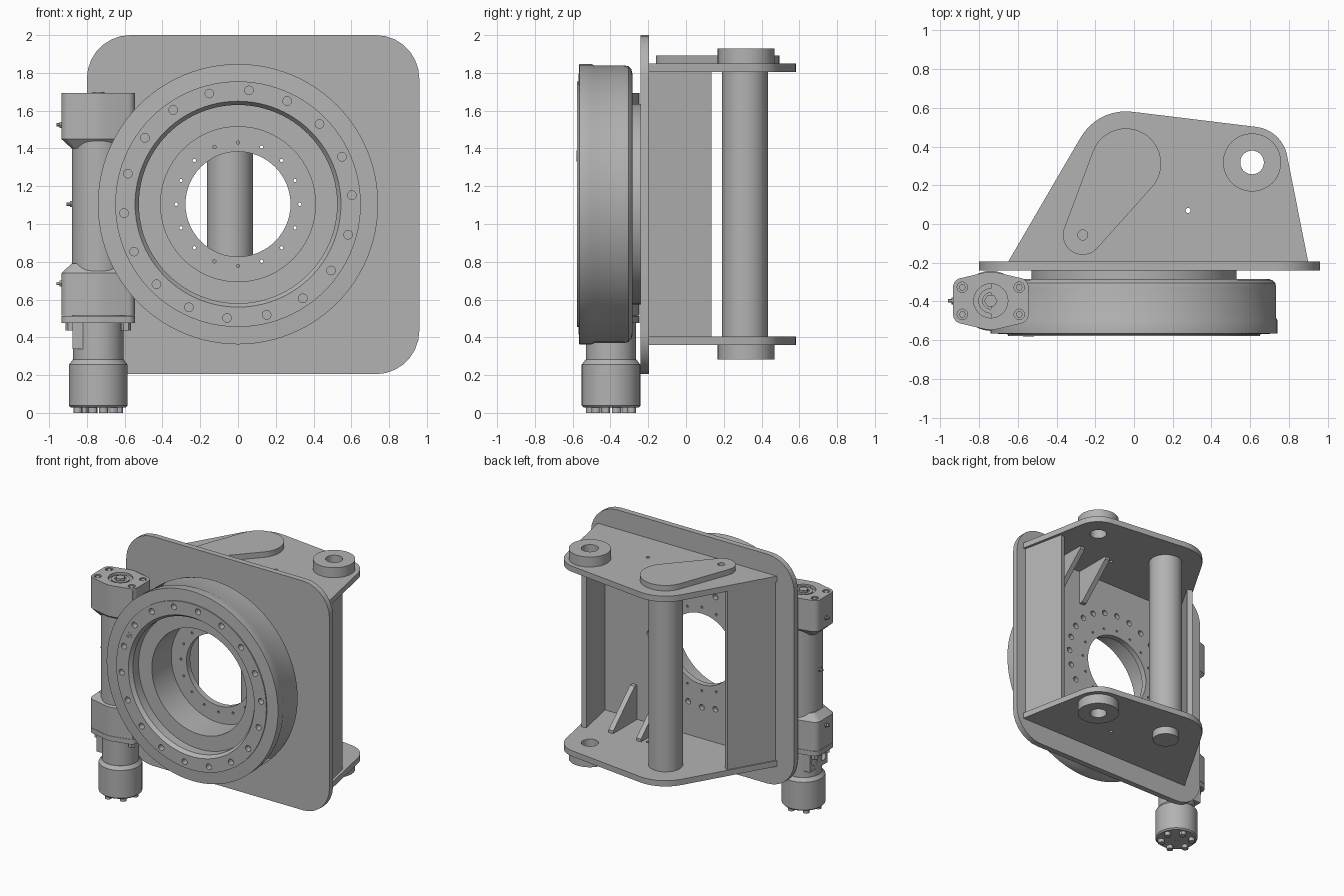
import bpy, bmesh
from math import cos, sin, pi, radians
from mathutils import Vector
from mathutils.geometry import convex_hull_2d

if "Cube" in bpy.data.objects:
    bpy.data.objects.remove(bpy.data.objects["Cube"])

steel = bpy.data.materials.new("grey steel")
steel.use_nodes = True
GREY = (0.45, 0.45, 0.45, 1)
steel.diffuse_color = GREY
steel.node_tree.nodes["Principled BSDF"].inputs["Base Color"].default_value = GREY

# Maps outline (u, v) and depth w to space for each extrusion axis
AXES = {"Z": lambda u, v, w: (u, v, w),
        "Y": lambda u, v, w: (u, w, v),
        "X": lambda u, v, w: (w, u, v)}


def finish(name, bm):
    bmesh.ops.recalc_face_normals(bm, faces=bm.faces)
    mesh = bpy.data.meshes.new(name)
    bm.to_mesh(mesh)
    bm.free()
    mesh.materials.append(steel)
    obj = bpy.data.objects.new(name, mesh)
    bpy.context.collection.objects.link(obj)
    return obj


def circle(u, v, r, n=48):
    return [(u + r * cos(2 * pi * i / n), v + r * sin(2 * pi * i / n)) for i in range(n)]


def bolt_circle(u, v, radius, count, r, start=0, n=16):
    return [circle(u + radius * cos(a), v + radius * sin(a), r, n)
            for a in (radians(start) + 2 * pi * i / count for i in range(count))]


def hull(*circles, n=48):
    """Outline wrapped round circles (u, v, r)."""
    pts = [Vector(p) for c in circles for p in (circle(*c, n) if c[2] else [c[:2]])]
    return [tuple(pts[i]) for i in convex_hull_2d(pts)]


def prism(name, outlines, w0, w1, axis="Z", taper=1):
    """Extrude outlines from w0 to w1; taper scales the far end."""
    bm = bmesh.new()
    place = AXES[axis]
    for pts in outlines:
        cu = (min(p[0] for p in pts) + max(p[0] for p in pts)) / 2
        cv = (min(p[1] for p in pts) + max(p[1] for p in pts)) / 2
        a = [bm.verts.new(place(u, v, w0)) for u, v in pts]
        b = [bm.verts.new(place(cu + (u - cu) * taper, cv + (v - cv) * taper, w1)) for u, v in pts]
        bm.faces.new(a)
        bm.faces.new(b)
        for i in range(len(pts)):
            j = (i + 1) % len(pts)
            bm.faces.new((a[i], a[j], b[j], b[i]))
    return finish(name, bm)


def lathe(name, profile, centre, axis, steps=96):
    """Revolve a closed (radius, height) profile about an axis."""
    bm = bmesh.new()
    place = AXES[axis]
    rings = [[bm.verts.new(place(u, v, h)) for u, v in circle(*centre, r, steps)] for r, h in profile]
    for k, a in enumerate(rings):
        b = rings[(k + 1) % len(rings)]
        for i in range(steps):
            j = (i + 1) % steps
            bm.faces.new((a[i], a[j], b[j], b[i]))
    return finish(name, bm)


def cut(obj, *cutters):
    for cutter in cutters:
        cutter.hide_render = True
        mod = obj.modifiers.new("cut", "BOOLEAN")
        mod.operation, mod.solver, mod.object = "DIFFERENCE", "EXACT", cutter
        bpy.context.view_layer.objects.active = obj
        bpy.ops.object.modifier_apply(modifier=mod.name)
        bpy.data.objects.remove(cutter)


def rect(u0, u1, v0, v1):
    return [(u0, v0), (u1, v0), (u1, v1), (u0, v1)]


RING = (0, 1.105)
POST = (-0.042, 0.312)
BOSS = (0.61, 0.318)
BACK = -0.195

# Mounting plate with rounded corners, bore and bolt holes
R = 0.23
plate = prism("mounting_plate", [hull(*[(x, z, R) for x in (-0.8 + R, 0.96 - R)
                                       for z in (0.205 + R, 2 - R)], n=28)], -0.24, BACK, "Y")
cut(plate,
    prism("bore_cutter", [circle(*RING, 0.278, 64)], -0.3, -0.1, "Y"),
    prism("small_hole_cutter", bolt_circle(*RING, 0.327, 16, 0.009, n=10), -0.3, -0.1, "Y"),
    prism("bolt_hole_cutter", bolt_circle(*RING, 0.455, 24, 0.022), -0.23, -0.1, "Y"))

# Slewing ring
ring = lathe("slewing_ring", [
    (0.41, -0.24), (0.53, -0.24), (0.53, -0.283), (0.69, -0.283), (0.715, -0.29), (0.73, -0.305),
    (0.735, -0.33), (0.735, -0.485), (0.742, -0.5), (0.742, -0.565), (0.65, -0.57),
    (0.65, -0.578), (0.545, -0.578), (0.525, -0.55), (0.525, -0.48), (0.41, -0.48)], RING, "Y")
cut(ring, prism("ring_hole_cutter", bolt_circle(*RING, 0.605, 18, 0.023, 4.5), -0.65, -0.53, "Y"))
PLUG = (-0.545, 1.36)
lathe("ring_plug", [(0.012, -0.57), (0.028, -0.57), (0.028, -0.581), (0.012, -0.581)], PLUG, "Y", 24)
prism("ring_plug_core", [circle(*PLUG, 0.008, 12)], -0.57, -0.581, "Y")

# Top and bottom arm plates with pin bosses
arm_outline = hull((-0.65, BACK, 0), (0.9, BACK, 0), (*POST, 0.27), (*BOSS, 0.185))
for side, low, boss_low in (("top", 1.805, 1.85), ("bottom", 0.36, 0.282)):
    arm = prism(side + "_arm_plate", [arm_outline], low, low + 0.045)
    cut(arm, prism("arm_hole_cutter", [circle(*BOSS, 0.061), circle(0.28, 0.07, 0.013, 16)],
                   low - 0.1, low + 0.1))
    lathe(side + "_pin_boss", [(0.061, boss_low), (0.15, boss_low),
                               (0.15, boss_low + 0.078), (0.061, boss_low + 0.078)], BOSS, "Z", 48)

# Teardrop cover on the top arm
cover = prism("teardrop_cover", [hull((*POST, 0.182), (-0.265, -0.057, 0.102))], 1.85, 1.893)
cut(cover, prism("cover_hole_cutter", [circle(-0.265, -0.057, 0.026, 20)], 1.86, 1.95))

# Round post and its lower stub
prism("round_post", [circle(*POST, 0.122)], 0.405, 1.805)
prism("post_stub", [circle(*POST, 0.095)], 0.3, 0.36)

# Side webs between the arm plates
prism("right_web", [[(-0.64, BACK), (-0.45, 0.132), (-0.415, 0.112), (-0.595, BACK)]], 0.405, 1.805)
prism("left_web", [[(0.88, BACK), (0.812, 0.135), (0.772, 0.127), (0.84, BACK)]], 0.405, 1.805)

# Triangular gussets
for side, z, rise in (("bottom", 0.405, 0.27), ("top", 1.805, -0.27)):
    for label, x in (("outer", 0.58), ("inner", 0.34)):
        prism(f"{side}_{label}_gusset", [[(BACK, z), (0.1, z), (0.1, z + rise * 0.08),
                                         (BACK + 0.03, z + rise), (BACK, z + rise)]],
              x - 0.02, x + 0.02, "X")

# Worm drive housing
DRIVE = (-0.74, -0.397)
cx, cy = DRIVE
ears = [(cx + sx * 0.147, cy + sy * 0.07) for sx in (-1, 1) for sy in (-1, 1)]
body = hull((*DRIVE, 0.15), *[(*e, 0.048) for e in ears])
prism("worm_tube", [circle(*DRIVE, 0.14)], 0.5, 1.6)
prism("housing_web", [rect(cx, -0.56, cy - 0.105, cy + 0.105)], 0.515, 1.68)
upper = prism("upper_housing", [body], 1.45, 1.693)
cut(upper, prism("cap_recess_cutter", [circle(*DRIVE, 0.088)], 1.67, 1.75),
    prism("ear_recess_cutter", [circle(*e, 0.027, 20) for e in ears], 1.675, 1.75))
prism("upper_flare", [body], 1.45, 1.4, taper=0.72)
prism("lower_housing", [body], 0.515, 0.74)
prism("lower_flare", [body], 0.74, 0.79, taper=0.72)
lathe("cap_ring", [(0.042, 1.66), (0.065, 1.66), (0.065, 1.685), (0.042, 1.685)], DRIVE, "Z", 32)
prism("shaft_end", [circle(*DRIVE, 0.034, 6)], 1.66, 1.698)
prism("ear_bolts", [circle(*e, 0.018, 6) for e in ears], 1.67, 1.69)

# Grease nipples
for label, z, x in (("upper", 1.525, -0.93), ("middle", 1.105, -0.875), ("lower", 0.685, -0.93)):
    prism(label + "_nipple_base", [circle(cy, z, 0.018, 6)], x + 0.01, x - 0.014, "X")
    prism(label + "_nipple_tip", [circle(cy, z, 0.009, 12)], x - 0.01, x - 0.032, "X")

# Motor: flange, bolts, neck, port block and drum
prism("motor_flange", [body], 0.475, 0.513)
prism("flange_bolts", [circle(*e, 0.027, 6) for e in ears], 0.437, 0.48)
prism("motor_neck", [circle(*DRIVE, 0.133)], 0.27, 0.48)
block = prism("port_block", [rect(cx - 0.135, cx, cy - 0.105, cy + 0.115)], 0.337, 0.475)
cut(block, prism("port_cutter", [circle(cy - 0.05, 0.405, 0.033, 20), circle(cy + 0.055, 0.405, 0.033, 20)],
                 cx - 0.2, cx - 0.1, "X"))
lathe("motor_drum", [(0.02, 0.028), (0.145, 0.028), (0.155, 0.038), (0.155, 0.255),
                     (0.135, 0.282), (0.02, 0.282)], DRIVE, "Z", 48)
prism("drum_centre", [circle(*DRIVE, 0.021, 24)], 0.03, 0.28)
prism("drum_bolts", bolt_circle(*DRIVE, 0.112, 6, 0.024, 15, 12), 0, 0.04)

# Smooth the round surfaces, keep edges sharp
bpy.ops.object.select_all(action="DESELECT")
for obj in bpy.context.scene.objects:
    if obj.type == "MESH":
        obj.select_set(True)
        bpy.context.view_layer.objects.active = obj
bpy.ops.object.shade_smooth_by_angle(angle=radians(30))
